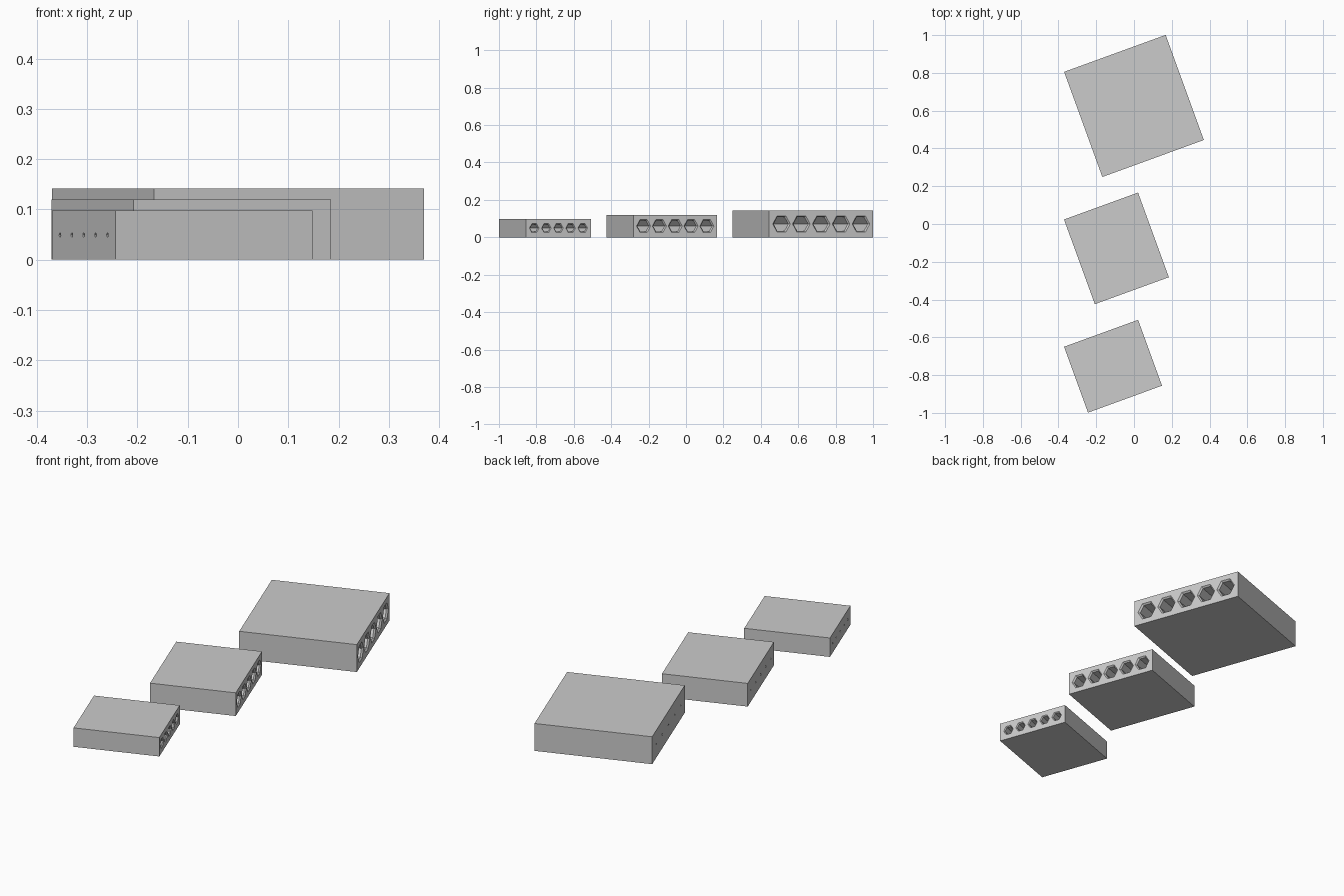
import bpy, bmesh, math
from mathutils import Matrix

if "Cube" in bpy.data.objects:
    bpy.data.objects.remove(bpy.data.objects["Cube"])

ANGLE = math.radians(20)


def make_object(name, bm, matrix):
    mesh = bpy.data.meshes.new(name)
    bmesh.ops.recalc_face_normals(bm, faces=bm.faces)
    bm.to_mesh(mesh)
    bm.free()
    obj = bpy.data.objects.new(name, mesh)
    obj.matrix_world = matrix
    bpy.context.collection.objects.link(obj)
    return obj


def add_socket(bm, y, rings):
    # six-sided loft along x through (x, radius) rings, capped at both ends
    loops = []
    for x, r in rings:
        loops.append([bm.verts.new((x, y + r * math.cos(k * math.pi / 3),
                                    r * math.sin(k * math.pi / 3))) for k in range(6)])
    for a, b in zip(loops, loops[1:]):
        for k in range(6):
            n = (k + 1) % 6
            bm.faces.new((a[k], a[n], b[n], b[k]))
    bm.faces.new(loops[0])
    bm.faces.new(loops[-1])


def holder(name, centre, width, depth, height, spacing, r_mouth, r_bore):
    place = Matrix.Translation((*centre, height / 2)) @ Matrix.Rotation(ANGLE, 4, 'Z')

    # solid block
    bm = bmesh.new()
    bmesh.ops.create_cube(bm, size=1.0)
    bmesh.ops.scale(bm, vec=(width, depth, height), verts=bm.verts)
    block = make_object(name, bm, place)

    # row of chamfered hexagonal sockets, each with a small hole out the back
    h = width / 2
    cham = r_mouth - r_bore
    rings = [(h + 0.01, r_mouth + 0.01), (h - cham, r_bore),
             (-h + 0.05, r_bore), (-h + 0.05, 0.005), (-h - 0.01, 0.005)]
    bm = bmesh.new()
    for i in range(-2, 3):
        add_socket(bm, i * spacing, rings)
    cutter = make_object(name + "_socket_cutter", bm, place)
    cutter.hide_render = True

    mod = block.modifiers.new("sockets", 'BOOLEAN')
    mod.operation = 'DIFFERENCE'
    mod.solver = 'EXACT'
    mod.object = cutter
    bpy.context.view_layer.objects.active = block
    bpy.ops.object.modifier_apply(modifier=mod.name)
    bpy.data.objects.remove(cutter)


holder("large_holder", (0.0, 0.625), 0.572, 0.592, 0.142, 0.113, 0.050, 0.042)
holder("medium_holder", (-0.093, -0.129), 0.417, 0.477, 0.12, 0.090, 0.040, 0.033)
holder("small_holder", (-0.111, -0.753), 0.417, 0.371, 0.098, 0.069, 0.027, 0.022)
